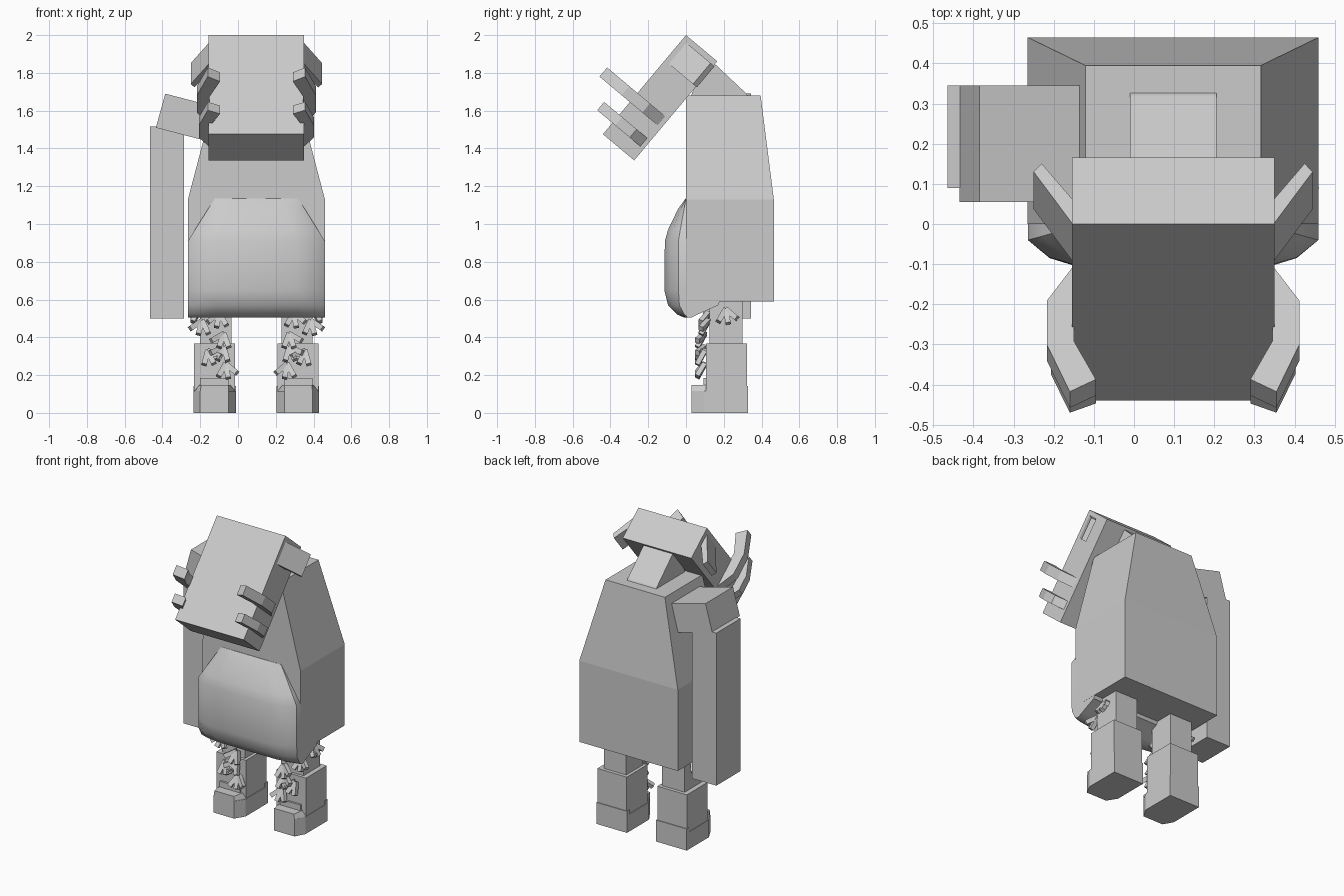
import bpy, bmesh, math
from mathutils import Vector, Matrix

cube = bpy.data.objects.get("Cube")
if cube:
    bpy.data.objects.remove(cube, do_unlink=True)

grey = bpy.data.materials.new("plain grey")
grey.use_nodes = True
GREY = (0.6, 0.6, 0.6, 1)
grey.diffuse_color = GREY
grey.node_tree.nodes["Principled BSDF"].inputs["Base Color"].default_value = GREY

CX = 0.0975  # symmetry plane of body, head and legs


def finish(name, bm):
    bmesh.ops.recalc_face_normals(bm, faces=bm.faces)
    me = bpy.data.meshes.new(name)
    bm.to_mesh(me)
    bm.free()
    me.materials.append(grey)
    ob = bpy.data.objects.new(name, me)
    bpy.context.collection.objects.link(ob)
    return ob


def loft(name, rings, flip=False):
    """Skin closed rings of equal length and cap both ends."""
    bm = bmesh.new()
    rows = [[bm.verts.new((2 * CX - p[0], p[1], p[2]) if flip else p) for p in r]
            for r in rings]
    n = len(rows[0])
    for r, s in zip(rows, rows[1:]):
        for i in range(n):
            j = (i + 1) % n
            bm.faces.new((r[i], r[j], s[j], s[i]))
    bm.faces.new(rows[0])
    bm.faces.new(rows[-1])
    return finish(name, bm)


def prism(name, pts, place, lo, hi, flip=False):
    return loft(name, [[place(p, q, h) for p, q in pts] for h in (lo, hi)], flip)


def box(name, x0, x1, y0, y1, z0, z1, flip=False):
    return prism(name, [(x0, y0), (x1, y0), (x1, y1), (x0, y1)],
                 lambda p, q, h: (p, q, h), z0, z1, flip)


# Tapered torso
def torso_ring(z, w, back):
    return [(CX - w, 0, z), (CX + w, 0, z), (CX + w, back, z), (CX - w, back, z)]


loft("torso", [torso_ring(0.59, 0.3625, 0.465), torso_ring(1.13, 0.3625, 0.465),
               torso_ring(1.68, 0.2185, 0.395)])

# Rounded belly: z, half width, y at the edge, y in the middle, y at the back
rows = [(1.135, 0.22, -0.001, -0.002, 0.05), (1.08, 0.256, -0.01, -0.042, 0.05),
        (0.97, 0.325, -0.03, -0.095, 0.1), (0.91, 0.362, -0.04, -0.112, 0.2),
        (0.65, 0.362, -0.04, -0.115, 0.205), (0.57, 0.362, -0.035, -0.095, 0.17),
        (0.52, 0.362, -0.008, -0.045, 0.06), (0.505, 0.362, 0.01, -0.01, 0.03)]
bulge = [(-1, 0), (-0.85, 0.6), (-0.58, 1), (0.58, 1), (0.85, 0.6), (1, 0)]
rings = []
for z, w, edge, mid, back in rows:
    ring = [(CX + u * w, edge + (mid - edge) * k, z) for u, k in bulge]
    rings.append(ring + [(CX + w, back, z), (CX - w, back, z)])
belly = loft("belly", rings)
bpy.context.view_layer.objects.active = belly
belly.select_set(True)
bpy.ops.object.shade_smooth_by_angle(angle=math.radians(40))
belly.select_set(False)

# Neck
prism("neck", [(0.02, 1.66), (0.34, 1.66), (0.32, 1.69), (0.15, 1.85), (0.05, 1.74)],
      lambda p, q, h: (h, p, q), -0.01, 0.205)


# Tilted head frame: a runs down the face, b runs from the face to the back
def head_space(x, b, a):
    return (x, -0.642 * a + 0.766 * b, 2 - 0.766 * a - 0.642 * b)


prism("head", [(-0.155, 0), (0.35, 0), (0.35, 0.216), (-0.155, 0.216)],
      head_space, 0, 0.685)

# Ears and curved face prongs on both sides
ear = [(0.345, 0.02), (0.445, 0.195), (0.425, 0.222), (0.345, 0.1)]
upper = [(0.345, 0.2), (0.412, 0.086), (0.412, -0.057), (0.355, -0.21),
         (0.29, -0.17), (0.345, -0.045)]
lower = [(0.345, 0.2), (0.402, 0.12), (0.402, 0.02), (0.355, -0.105),
         (0.29, -0.075), (0.345, 0.03)]
for flip, side in ((False, "left"), (True, "right")):
    prism(side + "_ear", ear, head_space, 0.03, 0.175, flip)
    prism(side + "_upper_prong", upper, head_space, 0.4, 0.463, flip)
    prism(side + "_lower_prong", lower, head_space, 0.55, 0.607, flip)

# Single arm
prism("right_shoulder", [(-0.385, 1.69), (-0.435, 1.51), (-0.13, 1.43), (-0.08, 1.61)],
      lambda p, q, h: (p, h, q), 0.055, 0.345)
box("right_arm", -0.465, -0.285, 0.09, 0.345, 0.5, 1.515)


# Small claw tufts: three bars fanning from a hub
def tuft(name, hub, spin, facing, flip):
    bm = bmesh.new()
    base = Matrix.Translation(hub) @ Matrix.Rotation(facing, 4, 'Z')
    for turn in (-40, 0, 40):
        m = (base @ Matrix.Rotation(math.radians(spin + turn), 4, 'Y')
             @ Matrix.Rotation(math.radians(-28), 4, 'X')
             @ Matrix.Translation((0, 0, -0.045))
             @ Matrix.Diagonal((0.028, 0.026, 0.085, 1)))
        bmesh.ops.create_cube(bm, size=1, matrix=m)
    if flip:
        for v in bm.verts:
            v.co.x = 2 * CX - v.co.x
    finish(name, bm)


# Hub position, spin in degrees, facing angle about z
tufts = [((-0.19, 0.12, 0.49), 15, 0), ((-0.10, 0.12, 0.53), 10, 0),
         ((-0.075, 0.10, 0.42), 20, 0), ((-0.16, 0.10, 0.33), -25, 0),
         ((-0.075, 0.10, 0.35), 25, 0), ((-0.065, 0.10, 0.26), -10, 0),
         ((-0.20, 0.21, 0.55), 10, -math.pi / 2)]

foot = [(-0.235, 0.328), (-0.235, 0.095), (-0.2, 0.03), (-0.05, 0.03),
        (-0.01, 0.095), (-0.01, 0.328)]
toe = [(-0.235, 0.11), (-0.235, 0.095), (-0.2, 0.03), (-0.05, 0.03),
       (-0.01, 0.095), (-0.01, 0.11)]
toe_top = [(-0.205, 0.11), (-0.205, 0.095), (-0.195, 0.03), (-0.05, 0.03),
           (-0.04, 0.095), (-0.04, 0.11)]

# Legs
for flip, side in ((False, "right"), (True, "left")):
    box(side + "_thigh", -0.2, -0.035, 0.125, 0.3, 0.35, 0.62, flip)
    box(side + "_shin", -0.232, -0.015, 0.105, 0.323, 0.1, 0.368, flip)
    prism(side + "_foot", foot, lambda p, q, h: (p, q, h), 0, 0.115, flip)
    loft(side + "_toe_cap", [[(x, y, 0.11) for x, y in toe],
                             [(x, y, 0.147) for x, y in toe_top]], flip)
    box(side + "_instep", -0.2, -0.05, 0.092, 0.12, 0.1, 0.185, flip)
    # Raised heel corner of the cuff
    box(side + "_heel", -0.235, -0.01, 0.3, 0.328, 0.1, 0.143, flip)
    for i, (hub, spin, facing) in enumerate(tufts):
        tuft(f"{side}_leg_claws_{i + 1}", hub, spin, facing, flip)
